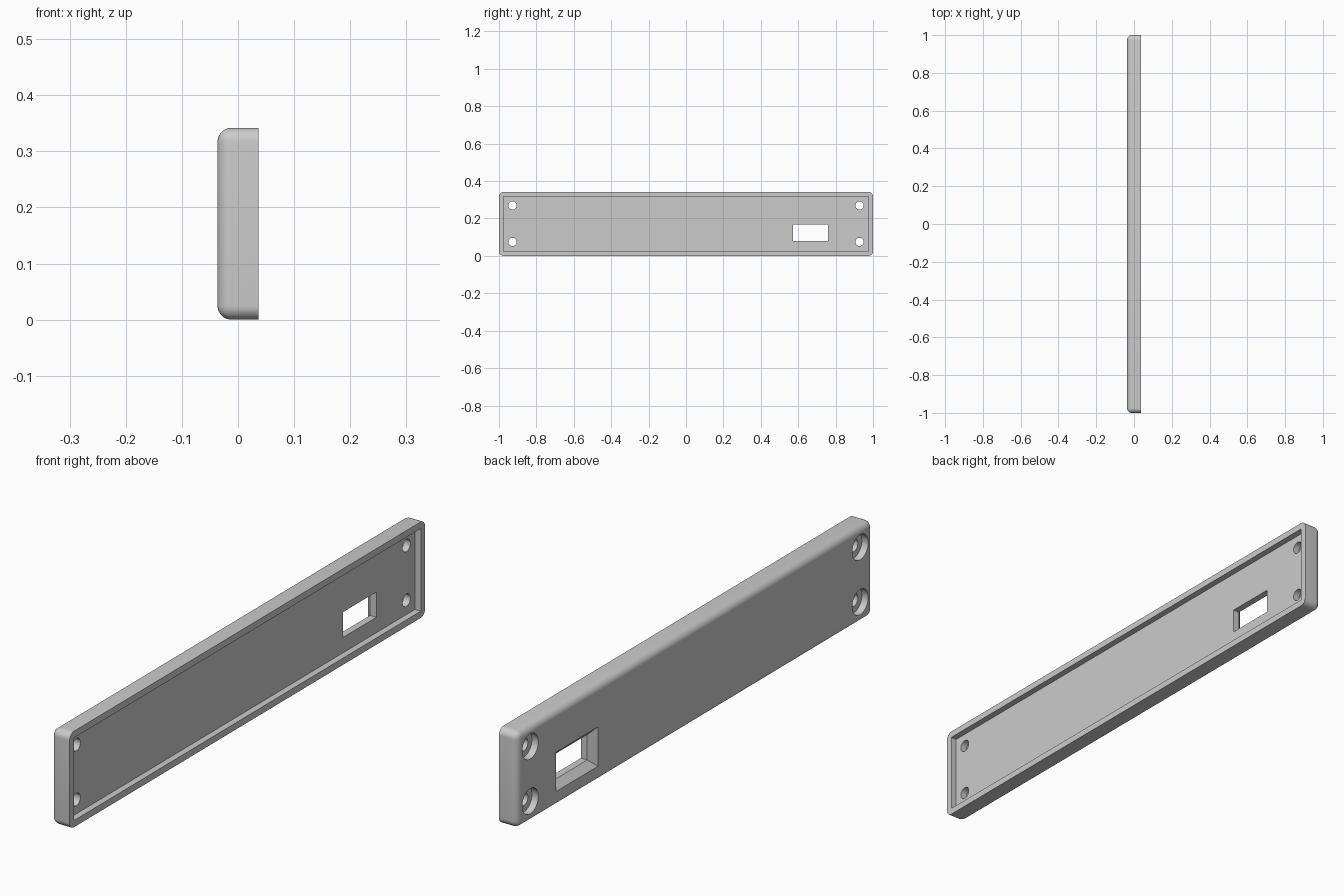
import bpy, bmesh
from math import pi
from mathutils import Matrix, Vector

cube = bpy.data.objects.get("Cube")
if cube:
    bpy.data.objects.remove(cube, do_unlink=True)

# Main dimensions
THICK, LENGTH, HEIGHT = 0.073, 2.0, 0.342
BACK, RIM = -THICK / 2, THICK / 2
WALL, FLOOR = 0.024, 0.05
ROUND = 0.025
INNER = BACK + FLOOR      # inside face of the panel
STEP = BACK + 0.025       # depth of counterbores and window chamfer

grey = bpy.data.materials.new("light grey")
grey.use_nodes = True
grey.diffuse_color = (0.6, 0.6, 0.6, 1)
grey.node_tree.nodes["Principled BSDF"].inputs["Base Color"].default_value = (0.6, 0.6, 0.6, 1)


def make_object(name, bm):
    bmesh.ops.recalc_face_normals(bm, faces=bm.faces)
    mesh = bpy.data.meshes.new(name)
    bm.to_mesh(mesh)
    bm.free()
    mesh.materials.append(grey)
    obj = bpy.data.objects.new(name, mesh)
    bpy.context.collection.objects.link(obj)
    return obj


def box(x0, x1, y0, y1, z0, z1):
    bm = bmesh.new()
    size = Vector((x1 - x0, y1 - y0, z1 - z0))
    centre = Vector((x0 + x1, y0 + y1, z0 + z1)) / 2
    bmesh.ops.create_cube(bm, size=1, matrix=Matrix.Translation(centre) @ Matrix.Diagonal(size).to_4x4())
    return bm


def cylinder(x0, x1, y, z, radius):
    bm = bmesh.new()
    place = Matrix.Translation(((x0 + x1) / 2, y, z)) @ Matrix.Rotation(pi / 2, 4, "Y")
    bmesh.ops.create_cone(bm, cap_ends=True, segments=40, radius1=radius, radius2=radius,
                          depth=x1 - x0, matrix=place)
    return bm


# Panel body: every edge rounded except those of the open rim
bm = box(BACK, RIM, -LENGTH / 2, LENGTH / 2, 0, HEIGHT)
edges = [e for e in bm.edges if min(v.co.x for v in e.verts) < 0]
bmesh.ops.bevel(bm, geom=edges, offset=ROUND, segments=8, profile=0.5, affect="EDGES")
panel = make_object("cover_panel", bm)

# Shallow tray on the inside
cutters = [make_object("tray_cutter", box(INNER, RIM + 0.1, -LENGTH / 2 + WALL, LENGTH / 2 - WALL,
                                          WALL, HEIGHT - WALL))]

# Window: straight inside, flaring out at 45 degrees to the outer face
Y0, Y1, Z0, Z1 = 0.572, 0.759, 0.079, 0.169
cutters.append(make_object("window_cutter", box(BACK - 0.05, RIM + 0.05, Y0, Y1, Z0, Z1)))
over = 0.01
flare = STEP - BACK + over
bm = box(BACK - over, STEP, Y0, Y1, Z0, Z1)
for v in bm.verts:
    if v.co.x < BACK:
        v.co.y += flare if v.co.y > (Y0 + Y1) / 2 else -flare
        v.co.z += flare if v.co.z > (Z0 + Z1) / 2 else -flare
cutters.append(make_object("window_flare_cutter", bm))

# Four counterbored screw holes
for y in (-0.928, 0.928):
    for z in (0.075, 0.27):
        cutters.append(make_object("screw_hole_cutter", cylinder(BACK - 0.05, RIM + 0.05, y, z, 0.022)))
        cutters.append(make_object("counterbore_cutter", cylinder(BACK - 0.05, STEP, y, z, 0.045)))

# Cut, apply and tidy up
bpy.context.view_layer.objects.active = panel
panel.select_set(True)
for cutter in cutters:
    cutter.hide_render = True
    mod = panel.modifiers.new(cutter.name, "BOOLEAN")
    mod.operation, mod.solver, mod.object = "DIFFERENCE", "EXACT", cutter
    bpy.ops.object.modifier_apply(modifier=mod.name)
for cutter in cutters:
    bpy.data.objects.remove(cutter, do_unlink=True)

bpy.ops.object.shade_smooth_by_angle(angle=pi / 6)
